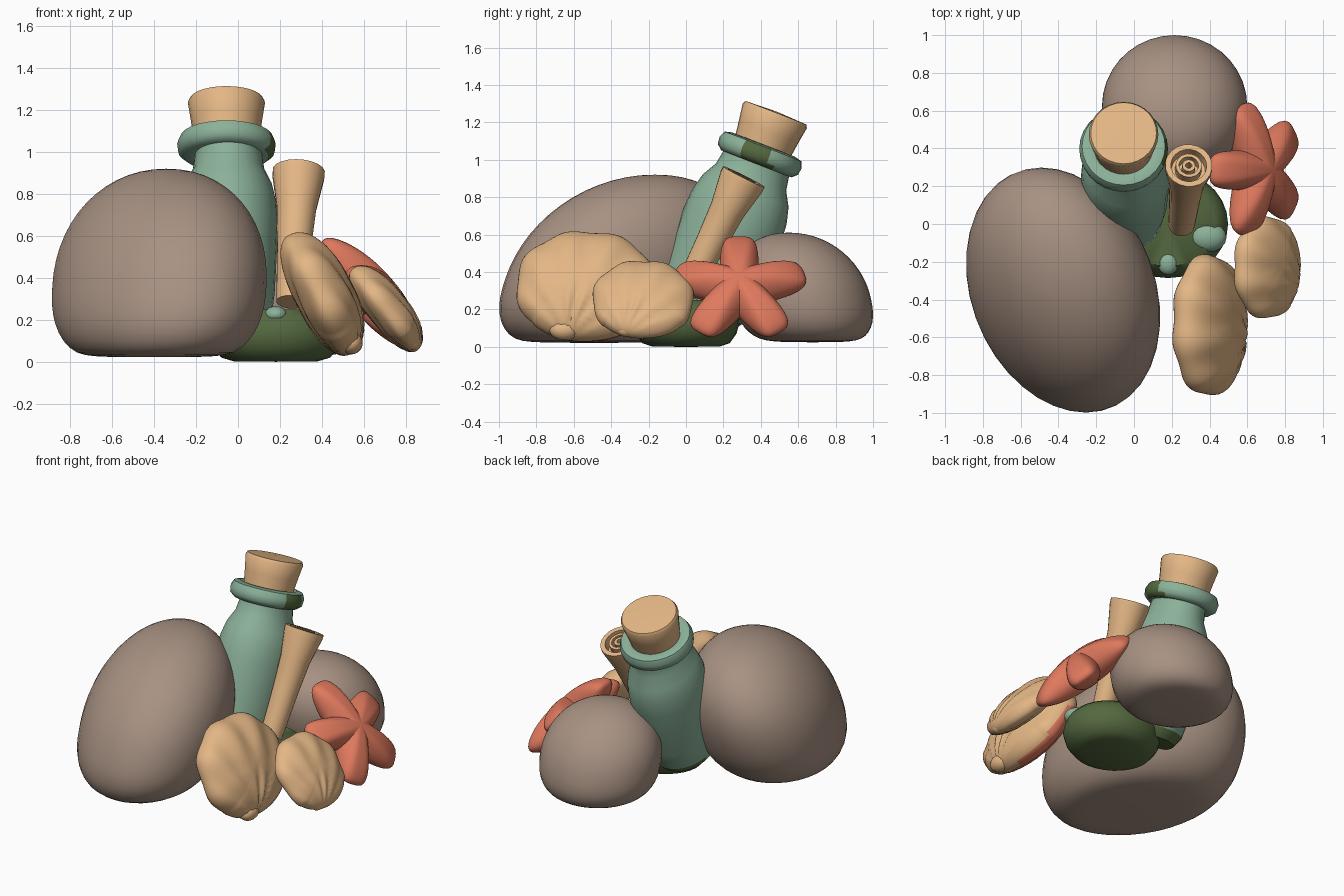
import bpy, bmesh
from math import sin, cos, pi, atan2, radians, hypot
from mathutils import Vector, Matrix

cube = bpy.data.objects.get("Cube")
if cube:
    bpy.data.objects.remove(cube, do_unlink=True)


def material(name, r, g, b):
    m = bpy.data.materials.new(name)
    m.use_nodes = True
    m.diffuse_color = (r, g, b, 1)
    m.node_tree.nodes["Principled BSDF"].inputs["Base Color"].default_value = (r, g, b, 1)
    return m


STONE = material("stone brown", .39, .285, .225)
GLASS = material("sea green glass", .26, .44, .32)
DARK = material("dark olive", .09, .14, .05)
TAN = material("sandy tan", .77, .47, .235)
CORAL = material("coral red", .74, .19, .11)
SHADE = material("scroll brown", .4, .25, .13)


def finish(name, bm, mats, rule=None, angle=50):
    """Turn a bmesh into a shaded object; rule picks a material slot per face."""
    bmesh.ops.recalc_face_normals(bm, faces=bm.faces)
    if rule:
        bm.normal_update()
        for f in bm.faces:
            f.material_index = int(rule(f))
    mesh = bpy.data.meshes.new(name)
    bm.to_mesh(mesh)
    bm.free()
    for m in mats:
        mesh.materials.append(m)
    ob = bpy.data.objects.new(name, mesh)
    bpy.context.collection.objects.link(ob)
    bpy.ops.object.select_all(action='DESELECT')
    ob.select_set(True)
    bpy.context.view_layer.objects.active = ob
    bpy.ops.object.shade_smooth_by_angle(angle=radians(angle))
    return ob


def loft(bm, rings):
    """Skin closed rings of points; a single-point ring closes to a pole."""
    loops = [[bm.verts.new(p) for p in ring] for ring in rings]
    for a, b in zip(loops, loops[1:]):
        n = max(len(a), len(b))
        for i in range(n):
            j = (i + 1) % n
            quad = [a[i % len(a)], a[j % len(a)], b[j % len(b)], b[i % len(b)]]
            bm.faces.new(list(dict.fromkeys(quad)))


def lathe(name, origin, axis, profile, mats, rule=None, sides=28, stretch=1, floor=0.01):
    """Revolve (radius, distance) pairs round a tilted axis."""
    turn = Vector(axis).to_track_quat('Z', 'Y')
    rings = []
    for r, t in profile:
        ring = []
        for i in range(sides if r > 0 else 1):
            a = 2 * pi * i / sides
            p = Vector(origin) + turn @ Vector((r * cos(a), r * stretch * sin(a), t))
            p.z = max(p.z, floor)
            ring.append(p)
        rings.append(ring)
    bm = bmesh.new()
    loft(bm, rings)
    return finish(name, bm, mats, rule)


def rock(name, centre, size, low, spin, lean):
    """Boulder with full flanks, a softly flattened underside and a leaning crown."""
    bm = bmesh.new()
    bmesh.ops.create_uvsphere(bm, u_segments=36, v_segments=28, radius=1)
    turn = Matrix.Rotation(radians(spin), 3, 'Z')
    for v in bm.verts:
        x, y, z = v.co
        e = 2.1 if z > 0 else 2.5
        flank = max(0, 1 - abs(z) ** e) ** (1 / e) / max(.01, hypot(x, y))
        p = turn @ Vector((x * size[0] * flank, y * size[1] * flank, z * (size[2] if z > 0 else low)))
        p += Vector((lean[0] * p.z, lean[1] * p.z, 0)) + Vector(centre)
        p.z = (p.z + .015 + hypot(p.z - .015, .05)) / 2
        v.co = p
    return finish(name, bm, [STONE])


def blob(name, centre, size, mat):
    bm = bmesh.new()
    bmesh.ops.create_uvsphere(bm, u_segments=16, v_segments=10, radius=1)
    for v in bm.verts:
        v.co = Vector(centre) + Vector([c * s for c, s in zip(v.co, size)])
    return finish(name, bm, [mat])


def cushion(name, centre, up, outline, height, back, mats, rule=None, sides=120):
    """Closed lens with a polar outline, lying in a plane that contains +y."""
    up = Vector(up).normalized()
    side = Vector((0, 1, 0))
    out = side.cross(up)
    steps = 14

    def ring(s, sign):
        pts = []
        for i in range(sides if s > 0 else 1):
            a = 2 * pi * i / sides
            r = outline(a) * s
            u, v = r * cos(a), r * sin(a)
            w = height(u, v, s) * (1 if sign > 0 else -back)
            pts.append(Vector(centre) + side * u + up * v + out * w)
        return pts

    s_values = [sin(k / steps * pi / 2) for k in range(steps + 1)]
    rings = [ring(s, 1) for s in s_values] + [ring(s, -1) for s in s_values[-2::-1]]
    bm = bmesh.new()
    loft(bm, rings)
    return finish(name, bm, mats, rule)


def scallop(name, centre, up, wide, tall, thick, hinge, mats, rule=None):
    """Fan shell whose ribs spread from an off-centre hinge."""
    def rib(u, v):
        return cos(15 * atan2(u - hinge, v + tall * 1.05))

    def outline(a):
        c, s = abs(cos(a)), abs(sin(a))
        r = ((c / wide) ** 2.15 + (s / tall) ** 2.15) ** (-1 / 2.15)
        return r * (1 + .02 * rib(r * cos(a), r * sin(a)) * (sin(a) > -.6))

    def height(u, v, s):
        return max(0, 1 - s * s) ** .45 * thick * (1 + .06 * rib(u, v) * min(1, 2 * s))

    return cushion(name, centre, up, outline, height, .75, mats, rule)


# Boulders
rock("large_rock", (-.375, -.35, .36), (.47, .65, .56), .43, 27, (.06, .33))
rock("small_rock", (.215, .62, .25), (.385, .37, .36), .29, 0, (0, -.2))

# Bottle: body, collar, base and stopper share one leaning axis
LEAN = (0, .36, .93)
MOUTH = (-.055, .395, 1.03)


def collar_patch(f):
    c = f.calc_center_median()
    return f.normal.x > .4 and c.x > .09 and .3 < c.y < .46


lathe("bottle_body", Vector(MOUTH) + Vector((.01, 0, 0)), LEAN,
      [(0, -.95), (.17, -.94), (.205, -.88), (.22, -.75), (.23, -.55), (.236, -.4),
       (.23, -.3), (.21, -.21), (.172, -.13), (.162, -.06), (.162, .02), (0, .02)],
      [GLASS, DARK], lambda f: f.calc_center_median().z < .16, stretch=1.17)
lathe("bottle_collar", MOUTH, LEAN,
      [(.15, -.05), (.2, -.055), (.23, -.03), (.235, .01), (.22, .045), (.18, .055), (.15, .04), (.15, -.05)],
      [GLASS, DARK], collar_patch)
lathe("stopper", MOUTH, LEAN,
      [(0, -.02), (.15, -.02), (.17, .13), (.184, .22), (.174, .238), (0, .245)], [TAN])
lathe("bottle_base", (.18, 0, 0), (0, 0, 1),
      [(0, 0), (.2, .002), (.26, .02), (.3, .07), (.318, .13), (.3, .2), (.25, .25), (0, .24)],
      [DARK], stretch=.9, floor=0)
blob("glass_shard_right", (.39, -.07, .21), (.1, .08, .06), GLASS)
blob("glass_shard_front", (.18, -.21, .225), (.055, .06, .04), GLASS)

# Rolled paper scroll with nested curls at its mouth
TOP = Vector((.29, .31, .91))
ROLL = TOP - Vector((.25, -.02, .25))
lathe("scroll", TOP, ROLL,
      [(0, -.7), (.07, -.7), (.082, -.4), (.095, -.2), (.125, -.03), (.125, 0), (.095, 0), (.09, -.06), (0, -.06)],
      [TAN, SHADE], lambda f: f.calc_center_median().z > .8 and (f.calc_center_median() - TOP).length < .08, sides=20)
for i, r in enumerate((.07, .035)):
    lathe("scroll_curl_%d" % (i + 1), TOP, ROLL,
          [(r, -.07), (r, 0), (r - .018, 0), (r - .018, -.07)], [TAN], sides=14)


# Starfish with plump, blunt arms
def star_outline(a):
    step = 2 * pi / 5
    d = (a - pi / 2 + step / 2) % step - step / 2
    return (.365 ** -5 + (abs(sin(d)) / .105) ** 5) ** -.2


cushion("starfish", (.645, .285, .305), (-.65, 0, .76), star_outline,
        lambda u, v, s: (.095 + .03 * (1 - s * s)) * max(0, 1 - s ** 2.5) ** .5, .85, [CORAL])


# Shells with their hinge knobs; the large one has a coral streak underneath
def streak(f):
    n = f.normal
    return n.y > .05 and n.x < .4 and .45 * n.y - .9 * n.z > .5


scallop("large_shell", (.39, -.535, .32), (-.46, 0, .89), .372, .32, .16, -.1, [TAN, CORAL], streak)
blob("large_shell_hinge", (.54, -.65, .09), (.055, .08, .055), TAN)
scallop("small_shell", (.7, -.23, .25), (-.62, 0, .78), .27, .25, .11, -.1, [TAN])
blob("small_shell_hinge", (.83, -.32, .09), (.035, .05, .035), TAN)
